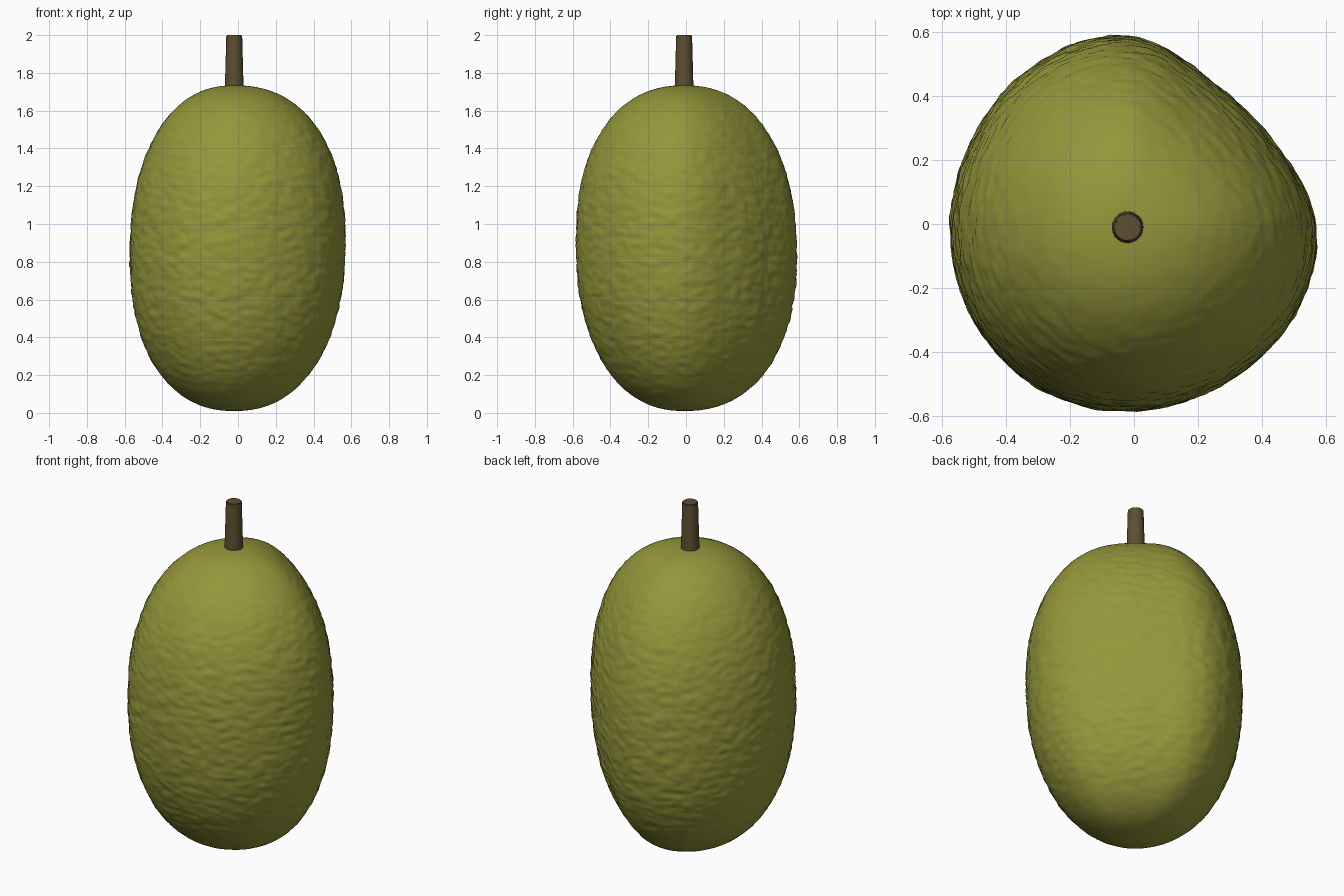
import bpy, bmesh, math
from mathutils import Vector, noise

if "Cube" in bpy.data.objects:
    bpy.data.objects.remove(bpy.data.objects["Cube"])

AXIS = Vector((-0.02, -0.01, 0))
MID, HALF, POWER = 0.872, 0.862, 2.25
# Radius of the rounded three-lobed cross-section every 30 degrees
LOBES = [0.587, 0.528, 0.525, 0.595, 0.582, 0.555,
         0.552, 0.56, 0.572, 0.573, 0.572, 0.586]


def material(name, colour):
    mat = bpy.data.materials.new(name)
    mat.use_nodes = True
    mat.diffuse_color = (*colour, 1)
    bsdf = mat.node_tree.nodes["Principled BSDF"]
    bsdf.inputs["Base Color"].default_value = (*colour, 1)
    bsdf.inputs["Roughness"].default_value = 0.7
    return mat


def add_object(name, bm, mat):
    mesh = bpy.data.meshes.new(name)
    bm.to_mesh(mesh)
    bm.free()
    mesh.materials.append(mat)
    obj = bpy.data.objects.new(name, mesh)
    bpy.context.collection.objects.link(obj)
    bpy.ops.object.select_all(action="DESELECT")
    obj.select_set(True)
    bpy.context.view_layer.objects.active = obj
    bpy.ops.object.shade_smooth_by_angle(angle=math.radians(50))
    return obj


def lobe_radius(angle):
    """Smooth periodic interpolation through the lobe radii."""
    n = len(LOBES)
    pos = (angle / math.tau) % 1 * n
    i, t = int(pos), pos % 1
    a, b, c, d = (LOBES[(i + k) % n] for k in (-1, 0, 1, 2))
    return b + t / 2 * (c - a + t * (2*a - 5*b + 4*c - d + t * (3*(b - c) + d - a)))


rind = material("olive green rind", (0.30, 0.305, 0.043))
bark = material("brown stem", (0.112, 0.077, 0.031))

# Fruit body: a sphere reshaped to a blunt oval with fine horizontal wrinkles
bm = bmesh.new()
bmesh.ops.create_uvsphere(bm, u_segments=288, v_segments=200, radius=1)
for v in bm.verts:
    h = max(-1, min(1, v.co.z))
    angle = math.atan2(v.co.y, v.co.x)
    girth = (1 - abs(h) ** POWER) ** (1 / POWER)
    lean = 1 + h * (0.03 * math.cos(angle) - 0.025 * math.sin(angle))
    radius = lobe_radius(angle) * girth * lean
    p = Vector((radius * math.cos(angle), radius * math.sin(angle), MID + HALF * h))
    normal = Vector((p.x, p.y, 0.4 * h)).normalized()
    cell = Vector((p.x * 15, p.y * 15, p.z * 32))
    rough = noise.noise(cell) + 0.5 * noise.noise(cell * 2.1)
    v.co = p + AXIS + normal * rough * 0.006 * girth ** 2
add_object("fruit_body", bm, rind)

# Stem: slightly tapered round peg set into the crown
bm = bmesh.new()
bmesh.ops.create_cone(bm, cap_ends=True, segments=32, radius1=0.05,
                      radius2=0.042, depth=0.3)
rim = [e for e in bm.edges if all(v.co.z > 0 for v in e.verts)]
bmesh.ops.bevel(bm, geom=rim, offset=0.004, segments=2, affect="EDGES")
bmesh.ops.translate(bm, verts=bm.verts, vec=AXIS + Vector((0, 0, 1.85)))
add_object("stem", bm, bark)
